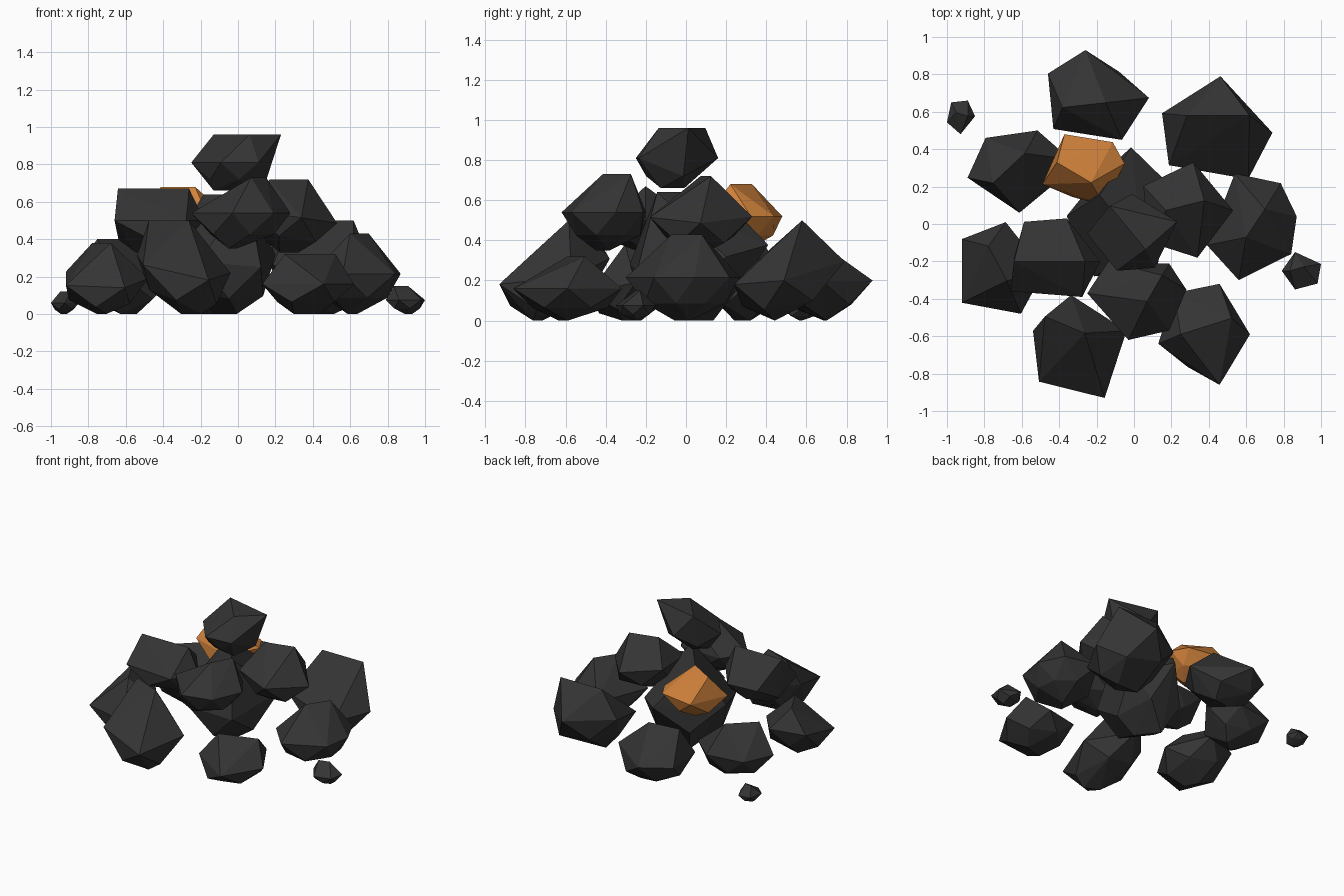
import bpy
import bmesh
from math import cos, sin, radians

cube = bpy.data.objects.get("Cube")
if cube:
    bpy.data.objects.remove(cube, do_unlink=True)


def make_material(name, colour):
    material = bpy.data.materials.new(name)
    material.use_nodes = True
    material.diffuse_color = colour
    shader = material.node_tree.nodes["Principled BSDF"]
    shader.inputs["Base Color"].default_value = colour
    shader.inputs["Roughness"].default_value = 0.9
    return material


charcoal = make_material("charcoal", (0.034, 0.034, 0.034, 1))
copper = make_material("copper_orange", (0.64, 0.225, 0.045, 1))


def belt_corner(heading, radius, drop, tilt):
    """Corner at a plan heading, on a belt that may slope."""
    across = radius * cos(radians(heading))
    along = radius * sin(radians(heading))
    return across, along, tilt[0] * across + tilt[1] * along - drop


def rock(name, x, y, z, headings, crown, tilt=(0, 0), material=charcoal):
    """Faceted lump with belt corners at the headings, fitted to the x, y and z ranges."""
    corners = []
    following = headings[1:] + [headings[0] + 360]
    for heading, neighbour in zip(headings, following):
        corners.append(belt_corner(heading, 1, 0, tilt))
        corners.append(belt_corner((heading + neighbour) / 2, 0.7, 0.6, tilt))

    # Crown points on top, mirrored and drawn in to make the foot
    for across, along in crown:
        corners.append((across, along, 1))
        corners.append((-across / 2, -along / 2, -1))

    bm = bmesh.new()
    for corner in corners:
        bm.verts.new(corner)
    hull = bmesh.ops.convex_hull(bm, input=bm.verts)
    inside = [item for item in hull["geom_interior"] if isinstance(item, bmesh.types.BMVert)]
    bmesh.ops.delete(bm, geom=inside, context="VERTS")

    # Size the lump to its ranges
    for axis, (low, high) in enumerate((x, y, z)):
        values = [vert.co[axis] for vert in bm.verts]
        start, span = min(values), max(values) - min(values)
        for vert in bm.verts:
            vert.co[axis] = low + (vert.co[axis] - start) / span * (high - low)
    bmesh.ops.recalc_face_normals(bm, faces=bm.faces)

    mesh = bpy.data.meshes.new(name)
    bm.to_mesh(mesh)
    bm.free()
    mesh.materials.append(material)
    obj = bpy.data.objects.new(name, mesh)
    bpy.context.collection.objects.link(obj)


# Ground ring of large lumps
rock("back_lump", x=(-.46, .08), y=(.45, .93), z=(0, .4),
     headings=[0, 100, 150, 220, 300], crown=[(-.6, -.2), (.2, -.1)])
rock("back_left_lump", x=(.15, .74), y=(.24, .79), z=(0, .5),
     headings=[0, 85, 160, 215, 305], crown=[(-.5, .3), (.6, .3)], tilt=(-.2, .2))
rock("left_lump", x=(.39, .87), y=(-.3, .27), z=(0, .43),
     headings=[10, 50, 110, 200, 255, 330], crown=[(-.1, -.2), (.3, .3)])
rock("front_left_lump", x=(.13, .62), y=(-.86, -.32), z=(0, .32),
     headings=[0, 70, 130, 190, 290], crown=[(-.5, 0), (.6, .3)])
rock("front_right_lump", x=(-.54, -.04), y=(-.93, -.38), z=(0, .5),
     headings=[20, 100, 160, 215, 300], crown=[(-.7, .6), (.1, .3)], tilt=(-.2, .2))
rock("right_lump", x=(-.92, -.48), y=(-.48, .01), z=(0, .38),
     headings=[0, 80, 140, 220, 300], crown=[(-.2, .5), (.2, -.2)], tilt=(0, .3))
rock("back_right_lump", x=(-.89, -.34), y=(.06, .5), z=(0, .4),
     headings=[15, 70, 130, 190, 270], crown=[(-.5, -.3), (.1, .4)])

# Tall core that carries the upper lumps
rock("core_lump", x=(-.36, .2), y=(-.28, .41), z=(0, .64),
     headings=[25, 80, 180, 240, 310], crown=[(.4, -.5), (-.4, .3)], tilt=(-.1, .2))

# Second tier
rock("upper_right_lump", x=(-.66, -.18), y=(-.39, .03), z=(.33, .67),
     headings=[0, 70, 120, 220, 310], crown=[(-.7, 0), (.7, 0)])
rock("upper_front_lump", x=(-.25, .28), y=(-.62, -.2), z=(.35, .73),
     headings=[10, 50, 125, 175, 260, 310], crown=[(.5, .5), (.2, -.1)])
rock("upper_left_lump", x=(.05, .53), y=(-.18, .33), z=(.33, .72),
     headings=[0, 80, 150, 220, 285], crown=[(-.4, 0), (.4, .2)], tilt=(-.2, 0))
rock("ore_lump", x=(-.49, -.05), y=(.1, .48), z=(.36, .68),
     headings=[10, 45, 115, 200, 300], crown=[(-.6, .2), (.2, -.3)], material=copper)

# Lump on the summit
rock("top_lump", x=(-.25, .23), y=(-.25, .16), z=(.66, .96),
     headings=[90, 180, 250, 300], crown=[(-.5, .7), (1, .3), (.3, -.4)])

# Loose pebbles on the ground
rock("right_pebble", x=(-1, -.85), y=(.48, .66), z=(0, .12),
     headings=[0, 60, 130, 200, 270], crown=[(-.3, .2), (.5, 0)])
rock("left_pebble", x=(.79, 1), y=(-.35, -.15), z=(0, .15),
     headings=[20, 110, 180, 250, 320], crown=[(-.6, 0), (.1, .2)])
